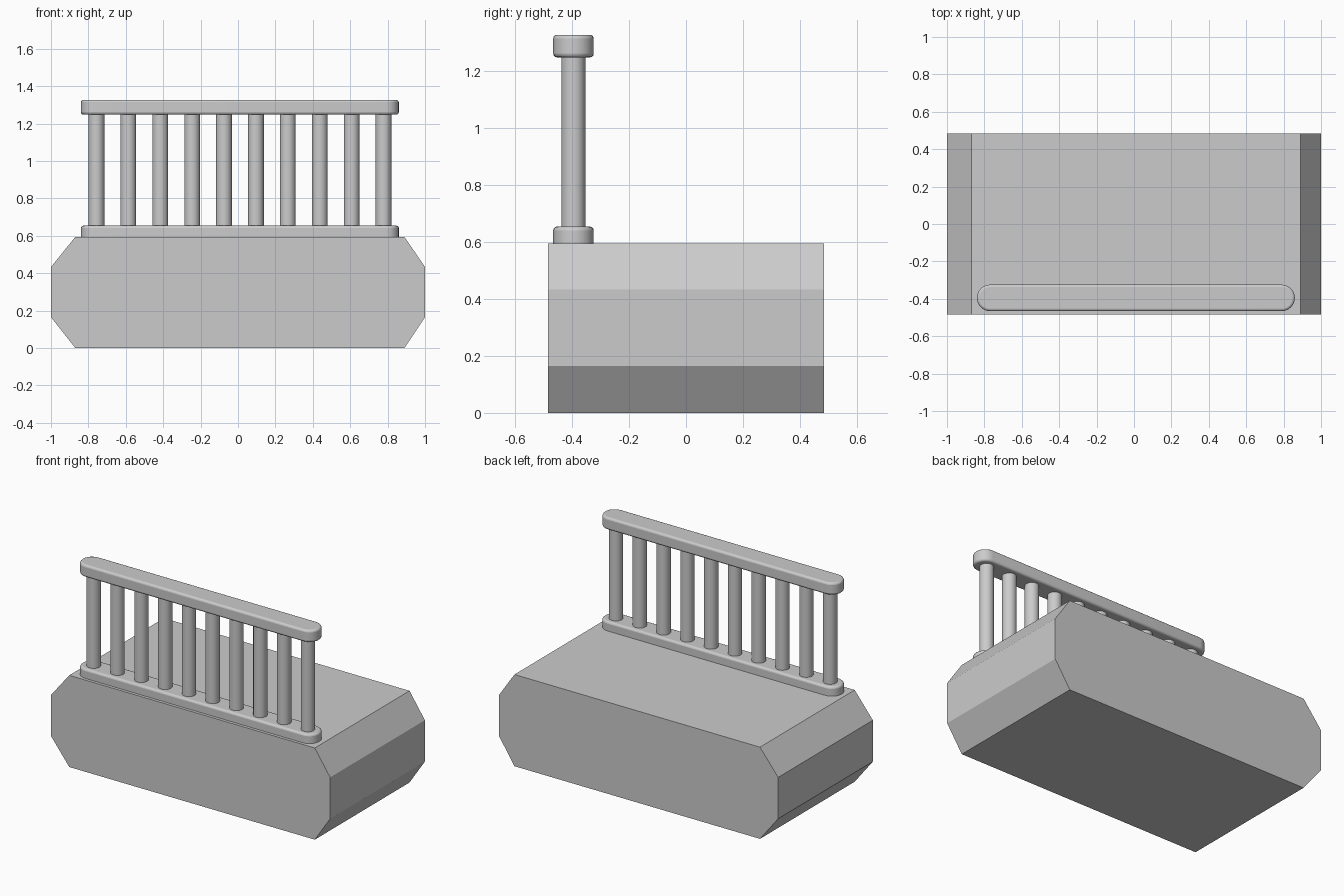
import bpy, bmesh, math

if "Cube" in bpy.data.objects:
    bpy.data.objects.remove(bpy.data.objects["Cube"])

Y_RAIL = -0.395


def make_prism(name, points, offset):
    """Extrude a closed outline by an offset vector."""
    bm = bmesh.new()
    face = bm.faces.new([bm.verts.new(p) for p in points])
    ext = bmesh.ops.extrude_face_region(bm, geom=[face])
    verts = [v for v in ext["geom"] if isinstance(v, bmesh.types.BMVert)]
    bmesh.ops.translate(bm, verts=verts, vec=offset)
    bmesh.ops.recalc_face_normals(bm, faces=bm.faces)
    mesh = bpy.data.meshes.new(name)
    bm.to_mesh(mesh)
    bm.free()
    obj = bpy.data.objects.new(name, mesh)
    bpy.context.collection.objects.link(obj)
    return obj


def smooth(obj, angle):
    bpy.ops.object.select_all(action="DESELECT")
    obj.select_set(True)
    bpy.context.view_layer.objects.active = obj
    bpy.ops.object.shade_smooth_by_angle(angle=math.radians(angle))


def make_rail(name, z0, z1):
    """Round-ended bar with softened rims."""
    r, x0, x1, n = 0.071, -0.84, 0.86, 12
    pts = []
    for cx, start in ((x1 - r, -90), (x0 + r, 90)):
        for i in range(n + 1):
            a = math.radians(start + 180 * i / n)
            pts.append((cx + r * math.cos(a), Y_RAIL + r * math.sin(a), z0))
    rail = make_prism(name, pts, (0, 0, z1 - z0))
    bevel = rail.modifiers.new("soft_rim", "BEVEL")
    bevel.width = 0.013
    bevel.segments = 3
    bevel.limit_method = "ANGLE"
    bevel.angle_limit = math.radians(40)
    smooth(rail, 40)


# Chamfered platform block
outline = [(-0.87, 0), (0.89, 0), (1, 0.165), (1, 0.433),
           (0.89, 0.594), (-0.87, 0.594), (-1, 0.433), (-1, 0.165)]
make_prism("platform", [(x, -0.485, z) for x, z in outline], (0, 0.97, 0))

# Lower rail sits slightly into the platform
make_rail("lower_rail", 0.575, 0.654)
make_rail("upper_rail", 1.248, 1.327)

# Balusters
for i in range(10):
    x = -0.757 + i * (0.778 + 0.757) / 9
    bpy.ops.mesh.primitive_cylinder_add(vertices=24, radius=0.042, depth=0.64,
                                        location=(x, Y_RAIL, 0.95))
    bar = bpy.context.object
    bar.name = f"baluster_{i + 1}"
    smooth(bar, 40)
